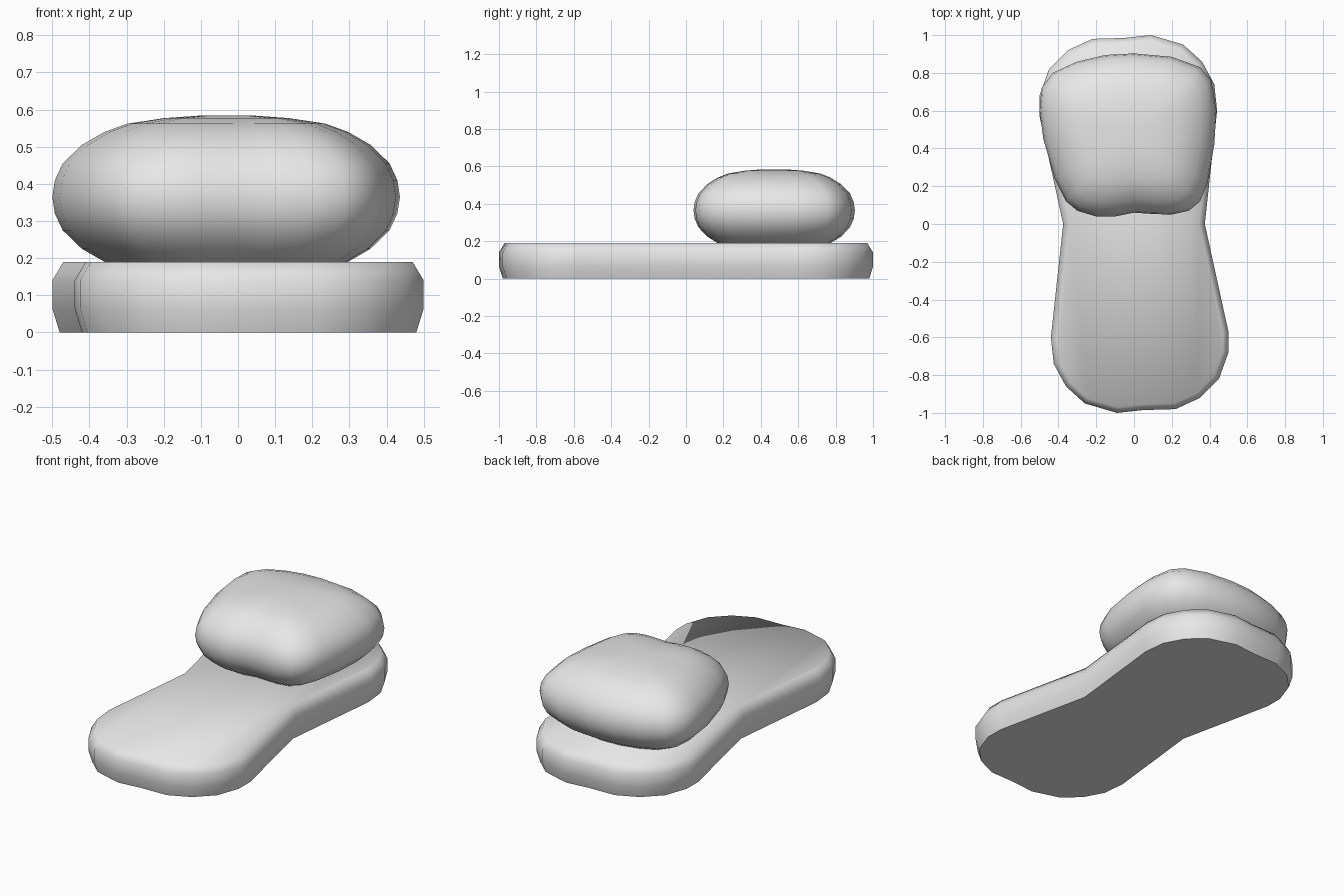
import bpy
import bmesh
import math
from mathutils import Vector

default = bpy.data.objects.get("Cube")
if default:
    bpy.data.objects.remove(default, do_unlink=True)

# One plain grey for everything
grey = bpy.data.materials.new("light_grey")
grey.use_nodes = True
grey.diffuse_color = (0.8, 0.8, 0.8, 1)
grey.node_tree.nodes["Principled BSDF"].inputs["Base Color"].default_value = (0.8, 0.8, 0.8, 1)


def inset(outline, distance):
    """Shift a counter-clockwise outline inwards by an even distance."""
    result = []
    for i, p in enumerate(outline):
        before = (p - outline[i - 1]).normalized()
        after = (outline[(i + 1) % len(outline)] - p).normalized()
        n1, n2 = Vector((-before.y, before.x)), Vector((-after.y, after.x))
        result.append(p + (n1 + n2) * distance / (1 + n1.dot(n2)))
    return result


def loft(name, rings, smooth_angle):
    """Skin a stack of (outline, height) rings and cap both ends."""
    bm = bmesh.new()
    loops = [[bm.verts.new((p.x, p.y, z)) for p in ring] for ring, z in rings]
    count = len(loops[0])
    for low, high in zip(loops, loops[1:]):
        for i in range(count):
            j = (i + 1) % count
            bm.faces.new((low[i], low[j], high[j], high[i]))
    bm.faces.new(loops[0][::-1])
    bm.faces.new(loops[-1])
    bmesh.ops.recalc_face_normals(bm, faces=bm.faces)
    mesh = bpy.data.meshes.new(name)
    bm.to_mesh(mesh)
    bm.free()
    mesh.materials.append(grey)
    obj = bpy.data.objects.new(name, mesh)
    bpy.context.collection.objects.link(obj)
    bpy.ops.object.select_all(action='DESELECT')
    obj.select_set(True)
    bpy.context.view_layer.objects.active = obj
    bpy.ops.object.shade_smooth_by_angle(angle=math.radians(smooth_angle))
    return obj


# Base pad: one lobe, turned half a circle for the other end
lobe = [Vector(p) for p in (
    (-.375, 0), (-.44, -.6), (-.425, -.74), (-.36, -.86), (-.26, -.95),
    (-.09, -1), (.05, -.985), (.22, -.98), (.35, -.92), (.45, -.82),
    (.5, -.68), (.5, -.57))]
pad = lobe + [-p for p in lobe]
loft("base_pad", [(inset(pad, d), z) for d, z in
                  ((.02, 0), (0, .065), (0, .14), (.03, .19))], 65)

# Cushion: rounded outline shrinking towards a soft top and bottom
cushion = [Vector(p) for p in (
    (-.2, .04), (-.1, .04), (0, .06), (.1, .053), (.2, .05), (.29, .07),
    (.35, .12), (.39, .22), (.425, .42), (.436, .6), (.41, .76), (.35, .83),
    (.2, .885), (0, .903), (-.15, .895), (-.3, .86), (-.43, .8), (-.49, .72),
    (-.5, .6), (-.48, .45), (-.42, .24), (-.36, .12), (-.3, .07))]
centre = Vector((-.03, .47))
curve = [(1, 0), (.985, .045), (.94, .09), (.83, .14), (.7, .175),
         (.57, .197), (.36, .212), (.15, .219)]
profile = [(s, -h) for s, h in reversed(curve[1:])] + curve
loft("cushion", [([centre + (p - centre) * s for p in cushion], .365 + h)
                 for s, h in profile], 80)
